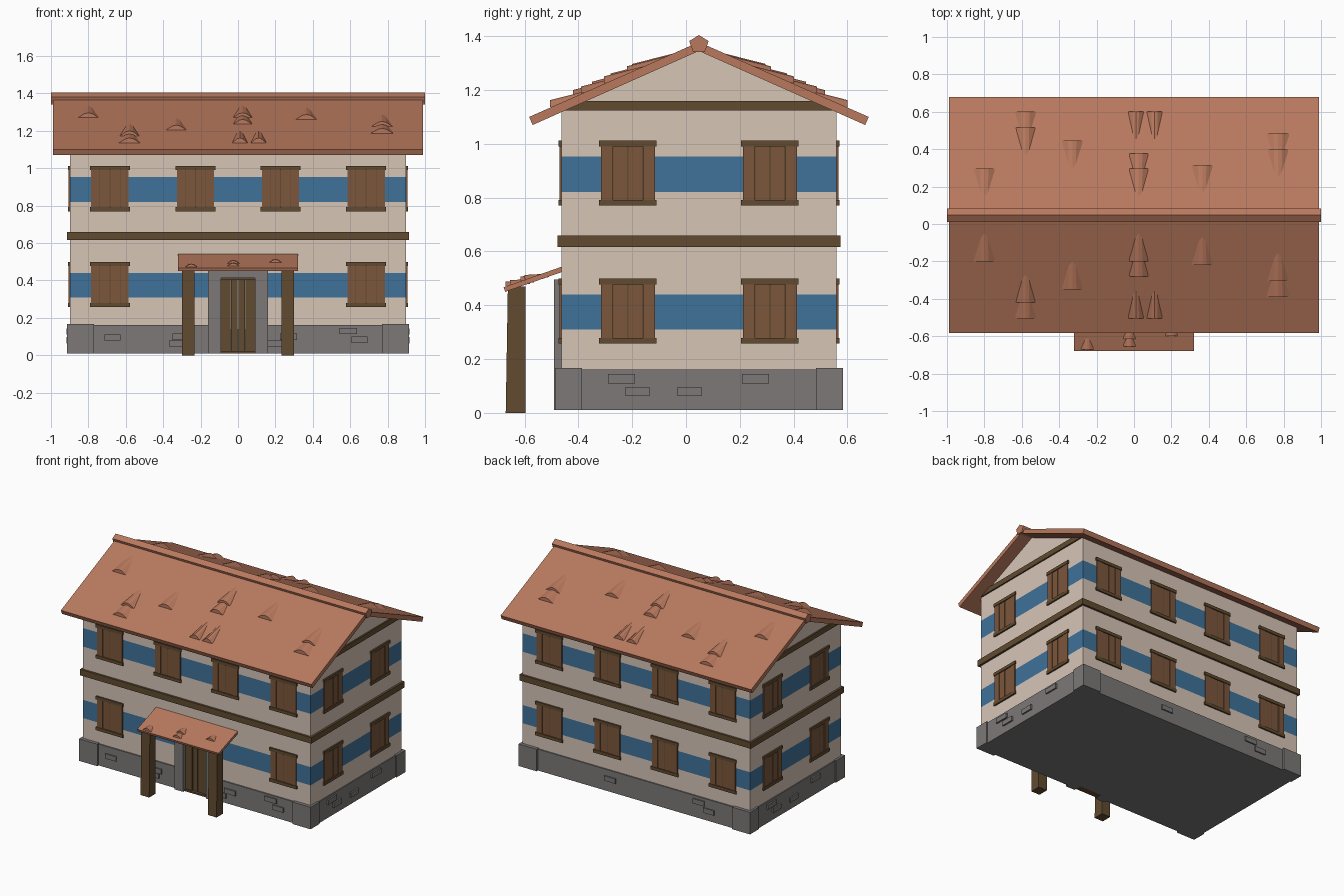
import bpy, bmesh
from math import radians
from mathutils import Matrix, Vector

if "Cube" in bpy.data.objects:
    bpy.data.objects.remove(bpy.data.objects["Cube"])

C = 0.048            # y of the house centre line
HX, HY = 0.898, 0.511  # wall half sizes


def material(name, rgb):
    m = bpy.data.materials.new(name)
    m.diffuse_color = (*rgb, 1)
    m.use_nodes = True
    m.node_tree.nodes["Principled BSDF"].inputs["Base Color"].default_value = m.diffuse_color
    return m


CREAM = material("plaster", (0.68, 0.56, 0.47))
BLUE = material("blue_paint", (0.05, 0.17, 0.32))
TILE = material("clay_tile", (0.48, 0.19, 0.11))
WOOD = material("wood", (0.20, 0.095, 0.045))
DARK = material("dark_wood", (0.12, 0.07, 0.03))
STONE = material("stone", (0.20, 0.19, 0.185))


def finish(name, bm, *mats):
    bmesh.ops.recalc_face_normals(bm, faces=bm.faces)
    me = bpy.data.meshes.new(name)
    bm.to_mesh(me)
    bm.free()
    ob = bpy.data.objects.new(name, me)
    bpy.context.collection.objects.link(ob)
    for m in mats:
        me.materials.append(m)
    return ob


def add_box(bm, x0, x1, y0, y1, z0, z1, M=Matrix()):
    S = Matrix.Diagonal((x1 - x0, y1 - y0, z1 - z0, 1))
    T = Matrix.Translation(((x0 + x1) / 2, (y0 + y1) / 2, (z0 + z1) / 2))
    bmesh.ops.create_cube(bm, size=1, matrix=M @ T @ S)


def boxes(name, mat, items):
    bm = bmesh.new()
    for it in items:
        add_box(bm, *it)
    return finish(name, bm, mat)


def loft(bm, a, b):
    """Solid between two matching outlines."""
    va, vb = [bm.verts.new(p) for p in a], [bm.verts.new(p) for p in b]
    bm.faces.new(va)
    bm.faces.new(vb[::-1])
    for i in range(len(a)):
        j = (i + 1) % len(a)
        bm.faces.new((va[i], vb[i], vb[j], va[j]))


def extrude_x(name, mat, profiles, x0, x1):
    """Extrude (y, z) outlines along x."""
    bm = bmesh.new()
    for pr in profiles:
        loft(bm, [(x0, y, z) for y, z in pr], [(x1, y, z) for y, z in pr])
    return finish(name, bm, mat)


# local frame of each facade: x along the wall, -y outwards
def facade(angle, dist):
    return (Matrix.Translation((0, C, 0)) @ Matrix.Rotation(radians(angle), 4, 'Z')
            @ Matrix.Translation((0, -dist, 0)))


SIDES = {"front": (0, HY), "right": (90, HX), "back": (180, HY), "left": (-90, HX)}

# walls with painted stripes and gables
bm = bmesh.new()
rings = [[bm.verts.new((sx * HX, C + sy * HY, z)) for sx, sy in ((-1, -1), (1, -1), (1, 1), (-1, 1))]
         for z in (0.14, 0.31, 0.44, 0.82, 0.952, 1.125)]
for k in range(5):
    for i in range(4):
        j = (i + 1) % 4
        f = bm.faces.new((rings[k][i], rings[k][j], rings[k + 1][j], rings[k + 1][i]))
        f.material_index = k % 2
a, b, c, d = rings[-1]
left, right = (bm.verts.new((s * HX, C, 1.355)) for s in (-1, 1))
for vs in ((a, d, left), (b, c, right), (a, b, right, left), (c, d, left, right), rings[0]):
    bm.faces.new(vs)
walls = finish("walls", bm, CREAM, BLUE)

# stone plinth
plinth = boxes("plinth", STONE, [(-0.905, 0.905, C - 0.52, C + 0.52, 0.01, 0.162)])

# doorway opening
cutter = boxes("doorway_cutter", STONE, [(-0.1, 0.1, -0.7, -0.43, -0.1, 0.43)])
cutter.hide_render = True
cutter.hide_viewport = True
for ob in (walls, plinth):
    mod = ob.modifiers.new("doorway", 'BOOLEAN')
    mod.operation = 'DIFFERENCE'
    mod.object = cutter

# corner stones
bm = bmesh.new()
for sx in (-1, 1):
    for sy in (-1, 1):
        xs = sorted((sx * 0.77, sx * 0.914))
        ys = sorted((C + sy * 0.435, C + sy * 0.535))
        add_box(bm, *xs, *ys, 0.01, 0.167)
finish("corner_stones", bm, STONE)

# loose stones on the plinth: (along, z, width)
stones = {
    "front": [(-0.67, 0.095, 0.085), (-0.31, 0.1, 0.08), (-0.33, 0.063, 0.08), (0.2, 0.063, 0.08),
              (0.27, 0.1, 0.09), (0.59, 0.13, 0.095), (0.65, 0.083, 0.085)],
    "back": [(-0.2, 0.1, 0.09), (0.5, 0.125, 0.09), (0.58, 0.08, 0.085)],
}
stones["right"] = stones["left"] = [(-0.288, 0.127, 0.1), (-0.228, 0.08, 0.09),
                                    (-0.035, 0.08, 0.09), (0.21, 0.127, 0.1)]
bm = bmesh.new()
for side, lst in stones.items():
    M = facade(*SIDES[side])
    for u, z, w in lst:
        add_box(bm, u - w / 2, u + w / 2, -0.018, 0.005, z - 0.017, z + 0.017, M)
finish("plinth_stones", bm, STONE)

# windows: frames and shutters
frames, shutters = bmesh.new(), bmesh.new()
for side, (ang, dist) in SIDES.items():
    M = facade(ang, dist)
    for z in (0.257, 0.77):
        us = (-0.264, 0.264) if side in ("left", "right") else (-0.685, -0.227, 0.227, 0.685)
        if side == "front" and z < 0.5:
            us = (-0.685, 0.685)
        for u in us:
            for z0 in (z, z + 0.22):
                add_box(frames, u - 0.107, u + 0.107, -0.011, 0.005, z0, z0 + 0.022, M)
            for s in (-1, 1):
                add_box(shutters, *sorted((u + s * 0.056, u + s * 0.1)), -0.007, 0.005, z + 0.02, z + 0.222, M)
                add_box(shutters, *sorted((u + s * 0.003, u + s * 0.053)), -0.004, 0.005, z + 0.02, z + 0.222, M)
            add_box(frames, u - 0.057, u + 0.057, -0.001, 0.004, z + 0.02, z + 0.222, M)
finish("window_frames", frames, DARK)
finish("window_shutters", shutters, WOOD)

# timber beams
boxes("floor_beam", DARK, [(-0.913, 0.913, C - 0.526, C + 0.526, 0.617, 0.66)])
extrude_x("gable_beam", DARK,
          [[(C - 0.5, 1.123), (C + 0.5, 1.123), (C + 0.42, 1.16), (C - 0.42, 1.16)]], -0.908, 0.908)

# roof slabs and ridge cap
extrude_x("roof_slabs", TILE,
          [[(C, 1.345), (C + s * 0.618, 1.07), (C + s * 0.631, 1.1), (C, 1.378)] for s in (-1, 1)],
          -0.99, 0.988)
extrude_x("ridge_cap", TILE,
          [[(C, 1.404), (C + 0.036, 1.382), (C + 0.022, 1.342), (C - 0.022, 1.342), (C - 0.036, 1.382)]],
          -1.0, 1.0)


# raised tiles: arch that is proud at the low end and sinks at the top
def add_tile(bm, x, y0, y1, w, h, surf, mirror):
    def arch(y, k, drop):
        pts = [(-0.5, 0), (-0.2, 0.8), (0, 1), (0.2, 0.8), (0.5, 0)]
        yy = 2 * C - y if mirror else y
        return [(x + px * w * k, yy, surf(y) + pz * h * k + drop) for px, pz in pts]
    loft(bm, arch(y0, 1, 0.002), arch(y1, 0.85, -0.022))


tiles = [(-0.8, -0.2, 0.11), (-0.33, -0.35, 0.11), (0.365, -0.22, 0.11), (0.025, -0.2, 0.1),
         (0.025, -0.28, 0.1), (0.77, -0.305, 0.11), (0.77, -0.39, 0.12), (-0.58, -0.42, 0.1),
         (-0.58, -0.505, 0.11), (0.01, -0.505, 0.08), (0.11, -0.505, 0.08)]
bm = bmesh.new()
for x, y, w in tiles:
    for mirror in (False, True):
        add_tile(bm, x, y, y + 0.15, w, 0.026, lambda v: 1.378 + (v - C) * 0.4406, mirror)
finish("roof_tiles", bm, TILE)

# stone door surround and door
boxes("door_surround", STONE, [(-0.16, -0.09, -0.49, -0.425, 0.01, 0.495),
                               (0.09, 0.16, -0.49, -0.425, 0.01, 0.495),
                               (-0.09, 0.09, -0.49, -0.425, 0.413, 0.495)])
boxes("door_leaves", DARK, [(-0.09, -0.04, -0.462, -0.43, 0.015, 0.405), (0.04, 0.09, -0.462, -0.43, 0.015, 0.405),
                            (-0.038, -0.002, -0.455, -0.43, 0.015, 0.405), (0.002, 0.038, -0.455, -0.43, 0.015, 0.405)])
boxes("door_rails", DARK, [(-0.09, 0.09, -0.475, -0.43, 0.01, 0.022), (-0.09, 0.09, -0.475, -0.43, 0.402, 0.413)])

# porch posts, slightly tapered
bm = bmesh.new()
for s in (-1, 1):
    def ring(z, front):
        return [(s * 0.232, front, z), (s * 0.3, front, z), (s * 0.3, -0.596, z), (s * 0.232, -0.596, z)]
    loft(bm, ring(0, -0.67), ring(0.47, -0.662))
finish("porch_posts", bm, DARK)

# porch canopy and its tiles
extrude_x("porch_canopy", TILE,
          [[(-0.672, 0.45), (-0.678, 0.467), (-0.46, 0.544), (-0.46, 0.524)]], -0.322, 0.322)
bm = bmesh.new()
for x, y in ((-0.25, -0.67), (-0.025, -0.655), (-0.025, -0.615), (0.2, -0.6)):
    add_tile(bm, x, y, y + 0.09, 0.065, 0.016, lambda v: 0.467 + (v + 0.678) * 0.353, False)
finish("porch_tiles", bm, TILE)
